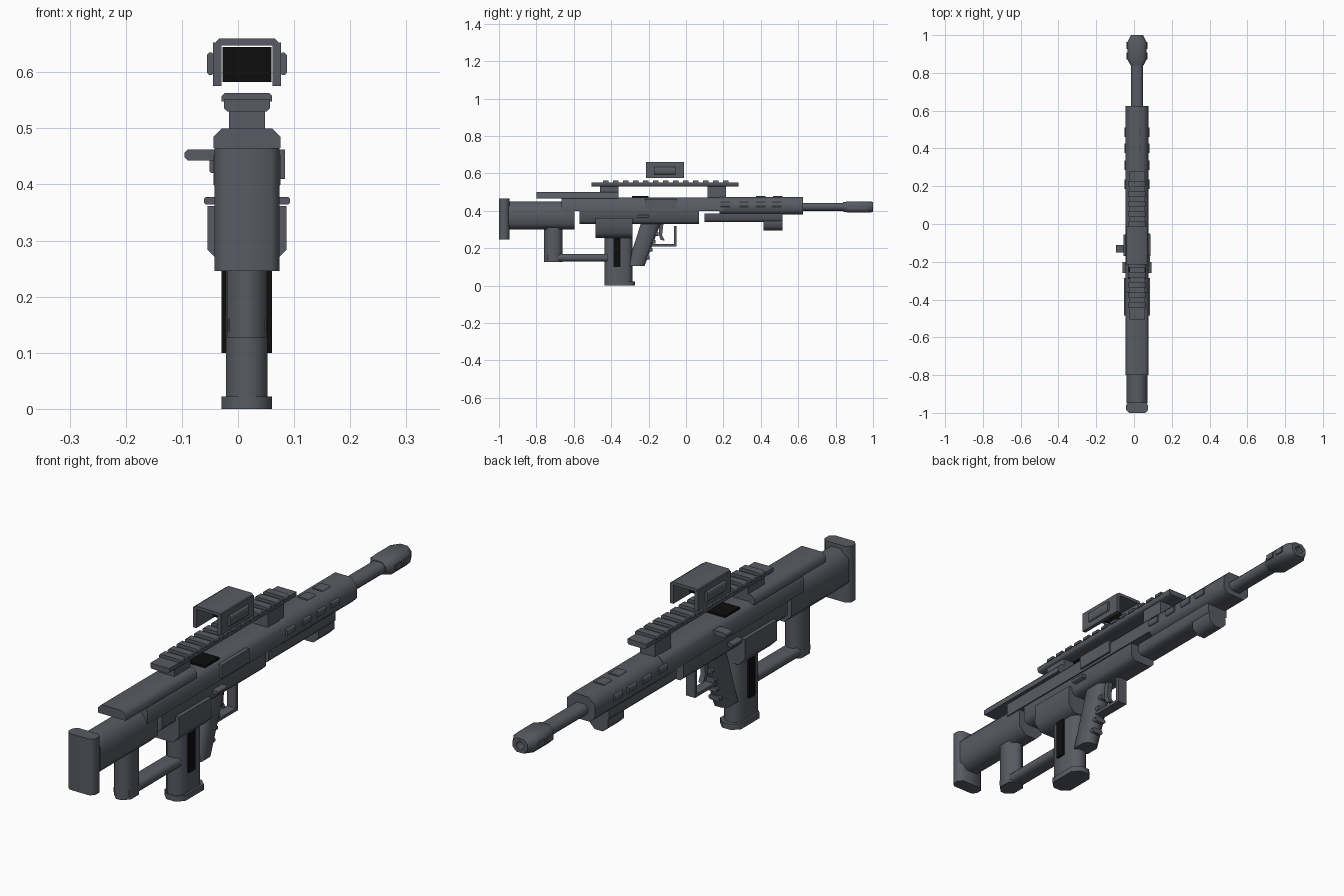
import bpy, bmesh, math

CX = 0.016  # centre line; the bolt handle offsets the overall bounds


def material(name, rgb):
    m = bpy.data.materials.new(name)
    m.diffuse_color = (*rgb, 1)
    return m


GREY = material("gunmetal grey", (0.10, 0.105, 0.125))
BLACK = material("black", (0.004, 0.004, 0.004))


def finish(name, bm, mat):
    bmesh.ops.recalc_face_normals(bm, faces=bm.faces[:])
    me = bpy.data.meshes.new(name)
    bm.to_mesh(me)
    bm.free()
    me.materials.append(mat)
    ob = bpy.data.objects.new(name, me)
    bpy.context.collection.objects.link(ob)
    bpy.ops.object.select_all(action='DESELECT')
    ob.select_set(True)
    bpy.context.view_layer.objects.active = ob
    bpy.ops.object.shade_smooth_by_angle(angle=math.radians(50))
    return ob


def loft(name, sections, top=0.0, bottom=0.0, mat=GREY, axis='y', x=CX):
    """Chamfered sections (position, half width, low, high) along an axis."""
    bm = bmesh.new()
    rings = []
    for a, w, lo, hi in sections:
        lim = 0.45 * min(2 * w, hi - lo)
        t, b = min(top, lim), min(bottom, lim)
        pts = [(-w, lo + b), (-w, hi - t)]
        pts += [(-w + t, hi), (w - t, hi)] if t else []
        pts += [(w, hi - t), (w, lo + b)]
        pts += [(w - b, lo), (-w + b, lo)] if b else []
        rings.append([bm.verts.new((x + u, a, v) if axis == 'y' else (x + u, v, a))
                      for u, v in pts])
    n = len(rings[0])
    for r, s in zip(rings, rings[1:]):
        for i in range(n):
            bm.faces.new((r[i], r[(i + 1) % n], s[(i + 1) % n], s[i]))
    bm.faces.new(rings[0])
    bm.faces.new(rings[-1])
    return finish(name, bm, mat)


def bar(name, y0, y1, z0, z1, w, top=0.0, bottom=0.0, mat=GREY, x=CX):
    return loft(name, [(y0, w, z0, z1), (y1, w, z0, z1)], top, bottom, mat, 'y', x)


def post(name, y0, y1, z0, z1, w, c=0.0, mat=GREY):
    return loft(name, [(z0, w, y0, y1), (z1, w, y0, y1)], c, c, mat, 'z')


def side_profile(name, pts, w, bevel=0.0):
    bm = bmesh.new()
    f = bm.faces.new([bm.verts.new((CX - w, y, z)) for y, z in pts])
    r = bmesh.ops.extrude_face_region(bm, geom=[f])
    for v in r['geom']:
        if isinstance(v, bmesh.types.BMVert):
            v.co.x += 2 * w
    if bevel:
        long_edges = [e for e in bm.edges if abs(e.verts[0].co.x - e.verts[1].co.x) < 1e-6
                      and abs(e.verts[0].co.z - e.verts[1].co.z) > 0.05]
        bmesh.ops.bevel(bm, geom=long_edges, offset=bevel, segments=1, affect='EDGES')
    return finish(name, bm, GREY)


# Stock
post("butt_pad", -1.0, -0.945, 0.246, 0.465, 0.058, 0.015)
bar("stock", -0.95, -0.595, 0.30, 0.45, 0.055, 0.035, 0.03)
bar("cheek_rest", -0.80, -0.36, 0.465, 0.50, 0.06, 0.015, 0.0)
post("stock_strut", -0.76, -0.66, 0.127, 0.31, 0.036, 0.025)
bar("stock_lower_bar", -0.74, -0.42, 0.13, 0.168, 0.034, 0.01, 0.01)

# Receiver
bar("upper_receiver", -0.665, 0.20, 0.40, 0.472, 0.06, 0.02, 0.0)
bar("lower_receiver", -0.57, 0.07, 0.33, 0.41, 0.055, 0.0, 0.015)
bar("ejection_port", -0.29, -0.20, 0.472, 0.48, 0.045, mat=BLACK)
bar("magazine_well", -0.485, -0.285, 0.255, 0.362, 0.07, 0.0, 0.028)
bar("side_plate", -0.22, -0.05, 0.41, 0.462, 0.008, x=CX + 0.06)
bar("bolt_handle", -0.15, -0.11, 0.443, 0.462, 0.03, 0.005, 0.005, x=-0.065)
bar("receiver_pin", -0.26, -0.20, 0.364, 0.378, 0.077, 0.004, 0.004)

# Magazine
post("magazine", -0.435, -0.287, 0.01, 0.27, 0.037, 0.022)
post("magazine_base", -0.437, -0.272, 0.0, 0.022, 0.045, 0.026)
for s in (-1, 1):
    bar("magazine_strip", -0.388, -0.35, 0.10, 0.255, 0.0045, mat=BLACK, x=CX + s * 0.0405)

# Grip with finger ridges
side_profile("grip", [(-0.24, 0.335), (-0.135, 0.335), (-0.222, 0.105), (-0.315, 0.105)],
             0.034, 0.018)
for i in range(4):
    z = 0.15 + i * 0.042
    y = -0.222 + (z - 0.105) * 0.378
    bar("grip_ridge", y - 0.03, y + 0.009, z - 0.01, z + 0.01, 0.024, 0.006, 0.006)

# Trigger and guard
bar("guard_bottom", -0.19, -0.05, 0.21, 0.222, 0.02)
bar("guard_front", -0.063, -0.05, 0.21, 0.318, 0.02)
side_profile("trigger", [(-0.145, 0.335), (-0.12, 0.335), (-0.128, 0.27), (-0.113, 0.24),
                         (-0.135, 0.245), (-0.145, 0.27)], 0.01)

# Handguard with raised vents
bar("handguard", 0.18, 0.625, 0.38, 0.475, 0.06, 0.026, 0.02)
for y in (0.21, 0.31, 0.40, 0.485):
    for s in (-1, 1):
        bar("side_vent", y - 0.025, y + 0.025, 0.42, 0.446, 0.006, 0.004, 0.004,
            x=CX + s * 0.061)
for y in (0.40, 0.49):
    bar("top_vent", y - 0.025, y + 0.025, 0.47, 0.48, 0.022, 0.004)
bar("under_rail", 0.10, 0.515, 0.34, 0.385, 0.045, 0.0, 0.012)
bar("front_stop", 0.415, 0.515, 0.295, 0.345, 0.04, 0.0, 0.022)

# Barrel and muzzle brake with recessed bore
bar("barrel", 0.60, 0.86, 0.40, 0.443, 0.031, 0.013, 0.013)
loft("muzzle_brake", [(0.84, 0.034, 0.397, 0.446), (0.87, 0.05, 0.39, 0.451),
                      (0.965, 0.05, 0.39, 0.451), (1.0, 0.032, 0.393, 0.448),
                      (1.0, 0.018, 0.404, 0.437), (0.95, 0.018, 0.404, 0.437)], 0.016, 0.016)
for y in (0.89, 0.945):
    for s in (-1, 1):
        bar("muzzle_port", y - 0.018, y + 0.018, 0.41, 0.432, 0.004, x=CX + s * 0.051)

# Top rail and its mounts
for y in (-0.41, 0.165):
    bar("rail_mount", y - 0.05, y + 0.05, 0.465, 0.535, 0.032)
bar("rail", -0.505, 0.28, 0.53, 0.551, 0.041, 0.0, 0.006)
for i in range(13):
    y = -0.43 + i * 0.0535
    bar("rail_tooth", y - 0.015, y + 0.015, 0.548, 0.563, 0.045, 0.005)

# Hooded sight
bar("sight_roof", -0.215, -0.01, 0.648, 0.66, 0.055, 0.006)
for s in (-1, 1):
    bar("sight_wall", -0.215, -0.01, 0.575, 0.653, 0.0075, x=CX + s * 0.053)
    bar("sight_side_block", -0.17, -0.055, 0.595, 0.635, 0.006, 0.004, 0.004,
        x=CX + s * 0.065)
bar("sight_lens", -0.115, -0.108, 0.583, 0.645, 0.044, mat=BLACK)
